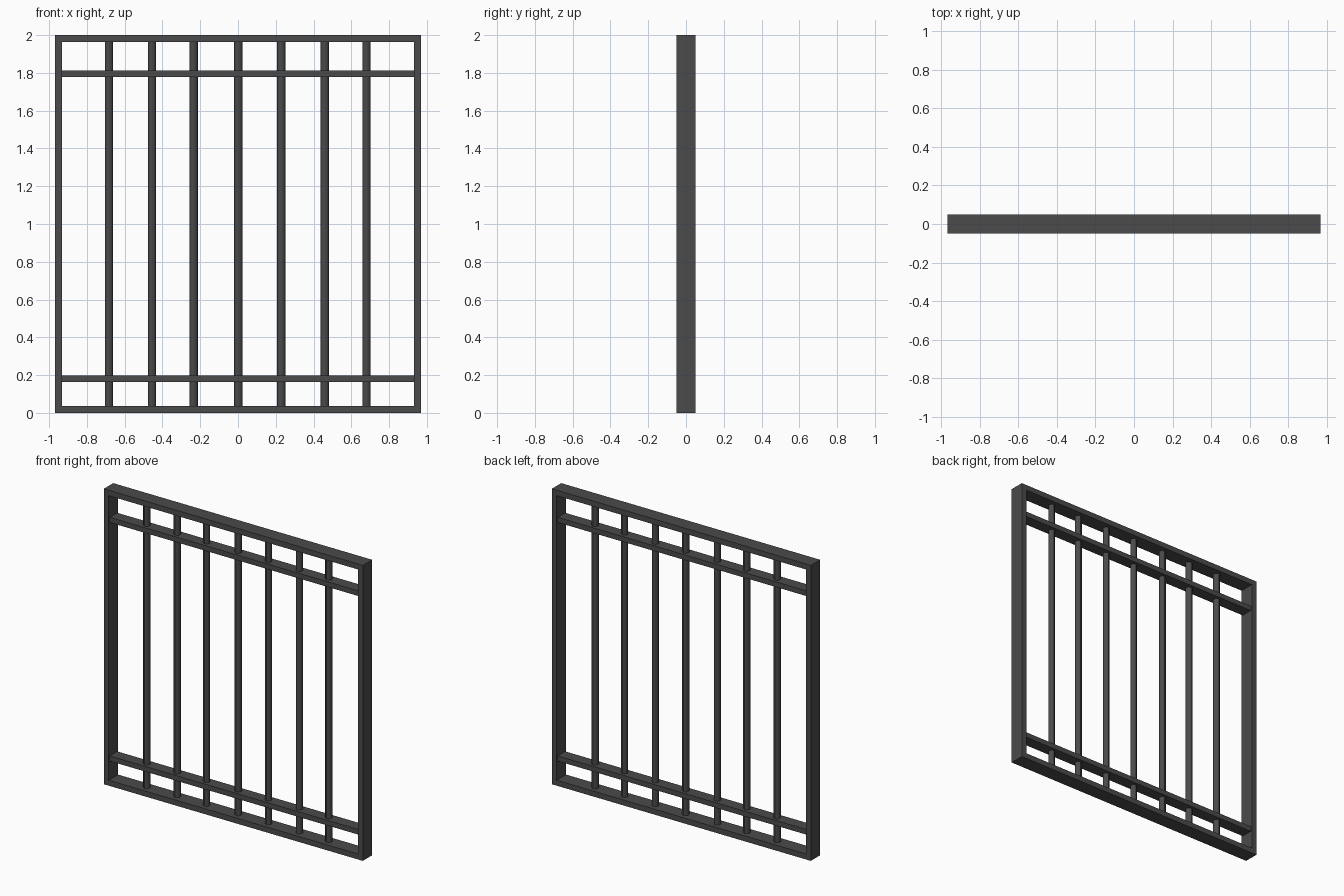
import bpy

if "Cube" in bpy.data.objects:
    bpy.data.objects.remove(bpy.data.objects["Cube"])

iron = bpy.data.materials.new("dark iron")
iron.diffuse_color = (0.07, 0.07, 0.07, 1)
iron.use_nodes = True
iron.node_tree.nodes["Principled BSDF"].inputs["Base Color"].default_value = iron.diffuse_color

W, H, D, T = 0.97, 2.0, 0.05, 0.037   # half width, height, half depth, tube thickness


def box(name, x0, x1, y, z0, z1):
    bpy.ops.mesh.primitive_cube_add(size=1, location=((x0 + x1) / 2, 0, (z0 + z1) / 2))
    ob = bpy.context.object
    ob.name = name
    ob.scale = (x1 - x0, 2 * y, z1 - z0)
    bpy.ops.object.transform_apply(location=False, rotation=False, scale=True)
    ob.data.materials.append(iron)


# Outer frame
box("frame_bottom", -W, W, D, 0, T)
box("frame_top", -W, W, D, H - T, H)
box("frame_left", -W, -W + T, D, T, H - T)
box("frame_right", W - T, W, D, T, H - T)

# Cross rails, slightly recessed
box("lower_rail", -W + T, W - T, 0.04, 0.163, 0.198)
box("upper_rail", -W + T, W - T, 0.04, 1.778, 1.813)

# Round upright bars
for i, x in enumerate((-0.683, -0.455, -0.235, 0.002, 0.229, 0.46, 0.68)):
    bpy.ops.mesh.primitive_cylinder_add(vertices=12, radius=0.022, depth=H - 2 * T,
                                        location=(x, 0, H / 2))
    bar = bpy.context.object
    bar.name = f"bar_{i + 1}"
    bar.data.materials.append(iron)
    bpy.ops.object.shade_smooth_by_angle()
